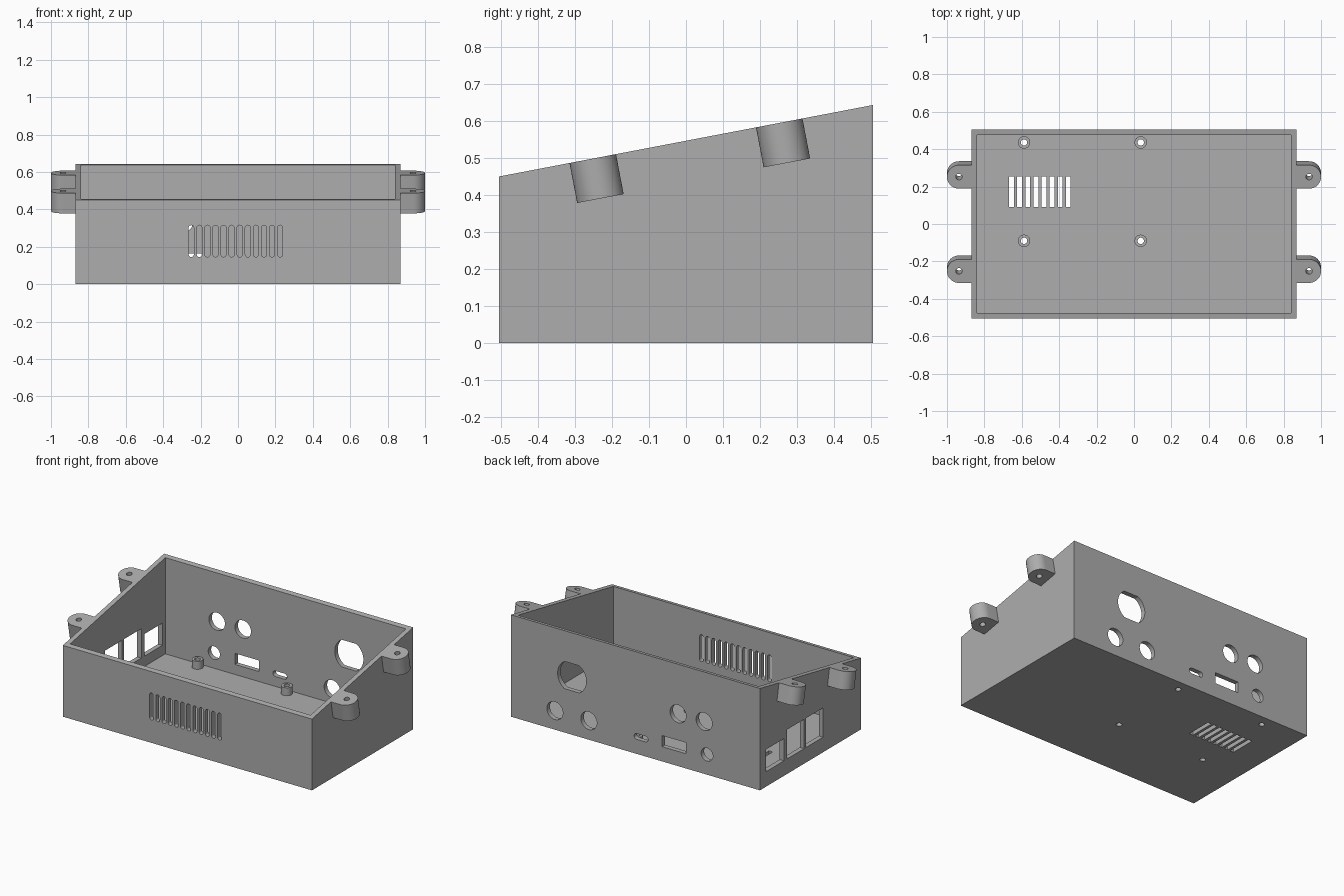
import bpy, bmesh, math
from mathutils import Matrix, Vector

if "Cube" in bpy.data.objects:
    bpy.data.objects.remove(bpy.data.objects["Cube"])

HX, HY = 0.87, 0.505          # half width and half depth of the case
FRONT_Z, BACK_Z = 0.45, 0.643  # rim heights
WALL = 0.03
SLOPE = math.atan2(BACK_Z - FRONT_Z, 2 * HY)

grey = bpy.data.materials.new("plain grey")
grey.use_nodes = True
colour = (0.42, 0.42, 0.42, 1)
grey.diffuse_color = colour
grey.node_tree.nodes["Principled BSDF"].inputs["Base Color"].default_value = colour


def frame(u, v, origin):
    """Matrix with local x = u, local y = v, local z = u x v."""
    u, v = Vector(u), Vector(v)
    m = Matrix((u, v, u.cross(v))).transposed().to_4x4()
    return Matrix.Translation(origin) @ m


def prism(bm, outline, depth, matrix=Matrix()):
    """Extrude a flat outline along local z."""
    verts = [bm.verts.new(matrix @ Vector((x, y, 0))) for x, y in outline]
    face = bm.faces.new(verts)
    ext = bmesh.ops.extrude_face_region(bm, geom=[face])["geom"]
    move = matrix.to_3x3() @ Vector((0, 0, depth))
    bmesh.ops.translate(bm, vec=move, verts=[e for e in ext if isinstance(e, bmesh.types.BMVert)])


def circle(cx, cy, r, n=48):
    return [(cx + r * math.cos(math.tau * i / n), cy + r * math.sin(math.tau * i / n)) for i in range(n)]


def rect(x0, x1, y0, y1):
    return [(x0, y0), (x1, y0), (x1, y1), (x0, y1)]


def slot(cx, cy, w, h, n=8):
    """Rounded slot, along whichever side is longer."""
    r = min(w, h) / 2
    dx, dy = w / 2 - r, h / 2 - r
    a0 = -math.pi / 2 if w > h else 0
    pts = []
    for end, s in ((0, 1), (1, -1)):
        for i in range(n + 1):
            a = a0 + math.pi * (end + i / n)
            pts.append((cx + s * dx + r * math.cos(a), cy + s * dy + r * math.sin(a)))
    return pts


def flat_circle(cx, cy, r, h, n=24):
    """Circle with a flat at the top and the bottom."""
    a = math.asin(h / r)
    arc = [-a + 2 * a * i / n for i in range(n + 1)]
    return [(cx + r * math.cos(t), cy + r * math.sin(t)) for t in arc] + \
           [(cx - r * math.cos(t), cy - r * math.sin(t)) for t in arc]


def make(name, bm):
    bmesh.ops.recalc_face_normals(bm, faces=bm.faces)
    mesh = bpy.data.meshes.new(name)
    bm.to_mesh(mesh)
    bm.free()
    mesh.materials.append(grey)
    ob = bpy.data.objects.new(name, mesh)
    bpy.context.collection.objects.link(ob)
    return ob


def finish(ob, cutters, mirror=False):
    """Cut, mirror, apply and shade a part."""
    for c in cutters:
        mod = ob.modifiers.new("cut", "BOOLEAN")
        mod.operation, mod.solver, mod.object = "DIFFERENCE", "EXACT", c
    if mirror:
        ob.modifiers.new("mirror", "MIRROR")
    dg = bpy.context.evaluated_depsgraph_get()
    mesh = bpy.data.meshes.new_from_object(ob.evaluated_get(dg))
    ob.modifiers.clear()
    ob.data = mesh
    bpy.ops.object.select_all(action="DESELECT")
    ob.select_set(True)
    bpy.context.view_layer.objects.active = ob
    bpy.ops.object.shade_smooth_by_angle(angle=math.radians(30))


# Sloped case body
bm = bmesh.new()
side = [(-HY, 0), (HY, 0), (HY, BACK_Z), (-HY, FRONT_Z)]
prism(bm, side, 2 * HX, frame((0, 1, 0), (0, 0, 1), (-HX, 0, 0)))
case = make("case", bm)

# Inner cavity cutter
bm = bmesh.new()
prism(bm, rect(WALL - HX, HX - WALL, WALL - HY, HY - WALL), 1, Matrix.Translation((0, 0, WALL)))
cavity = make("cavity_cutter", bm)

# Openings cutter
bm = bmesh.new()
back = frame((1, 0, 0), (0, 0, 1), (0, HY + 0.05, 0))
front = frame((1, 0, 0), (0, 0, 1), (0, -HY + 0.05, 0))
left_ports = frame((0, 1, 0), (0, 0, 1), (-HX - 0.05, 0, 0))
back_shapes = [flat_circle(0.443, 0.363, 0.1, 0.086), rect(-0.354, -0.186, 0.093, 0.163),
               slot(-0.04, 0.11, 0.098, 0.036), circle(-0.5, 0.127, 0.041)]
back_shapes += [circle(x, z, 0.056) for x, z in ((0.562, 0.12), (0.325, 0.12), (-0.298, 0.33), (-0.48, 0.33))]
for shape in back_shapes:
    prism(bm, shape, 0.095, back)
for y0, y1, top in ((0.265, 0.445, 0.235), (0.065, 0.235, 0.28), (-0.125, 0.045, 0.28)):
    prism(bm, rect(y0, y1, 0.095, top), 0.1, left_ports)
for i in range(12):
    prism(bm, slot(-0.25 + i * 0.0432, 0.23, 0.028, 0.17), 0.1, front)
below = Matrix.Translation((0, 0, -0.05))
for i in range(8):
    x = -0.655 + i * 0.0434
    prism(bm, rect(x - 0.013, x + 0.013, 0.09, 0.255), 0.15, below)
posts = [(x, y) for x in (-0.588, 0.036) for y in (-0.09, 0.436)]
for x, y in posts:
    prism(bm, circle(x, y, 0.017, 24), 0.2, below)
openings = make("openings_cutter", bm)
finish(case, [cavity, openings])

# Board standoffs on the floor
bm = bmesh.new()
for x, y in posts:
    prism(bm, circle(x, y, 0.033, 32), 0.05, Matrix.Translation((0, 0, WALL)))
finish(make("board_standoffs", bm), [openings])

# Tilted mounting ears on both sides
R, EAR_X = 0.064, 0.936
bm, holes = bmesh.new(), bmesh.new()
for y in (-0.252, 0.252):
    z = FRONT_Z + (y + HY) * math.tan(SLOPE)
    m = Matrix.Translation((0, y, z)) @ Matrix.Rotation(SLOPE, 4, "X")
    arc = [math.pi * (i / 24 - 0.5) for i in range(25)]
    outline = [(HX, -R)] + [(EAR_X + R * math.cos(a), R * math.sin(a)) for a in arc] + [(HX, R)]
    prism(bm, outline, -0.11, m)
    prism(holes, circle(EAR_X, 0, 0.017, 24), -0.2, m @ Matrix.Translation((0, 0, 0.05)))
ear_holes = make("ear_hole_cutter", holes)
finish(make("mounting_ears", bm), [ear_holes], mirror=True)

for cutter in (cavity, openings, ear_holes):
    bpy.data.objects.remove(cutter)
